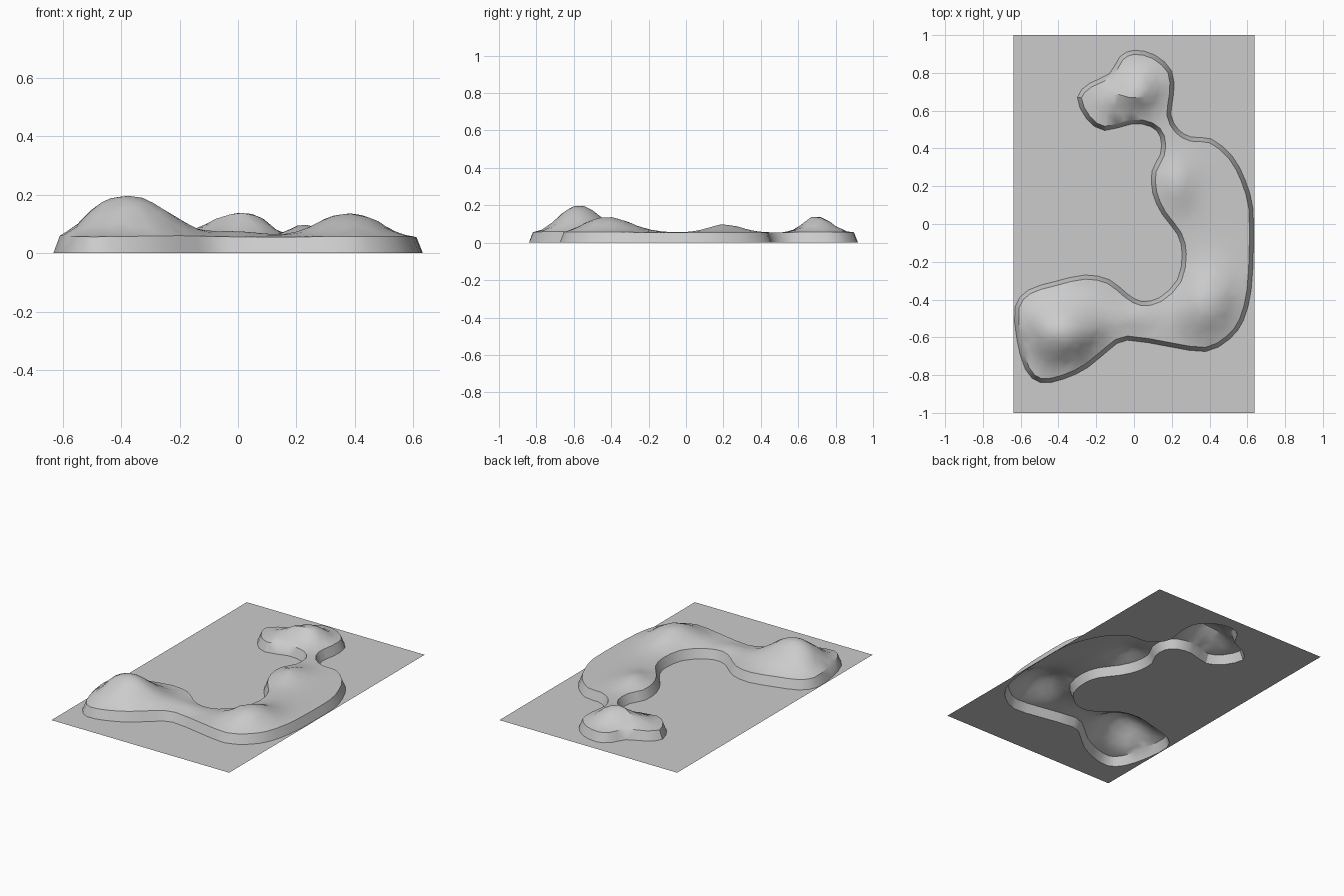
import bpy
import random
from math import exp, radians
from mathutils import Vector
from mathutils.geometry import delaunay_2d_cdt

random.seed(4)
HALF_WIDTH, HALF_LENGTH = 0.637, 1.0
RIM_HEIGHT, RIM_INSET = 0.055, 0.022
STEP = 0.045

# Shoreline control points, clockwise from the north end
SHORE = [
    (0, .92), (.11, .895), (.2, .81), (.21, .69), (.195, .58), (.235, .5),
    (.305, .46), (.41, .45), (.52, .36), (.59, .23), (.63, .08), (.632, -.13),
    (.62, -.35), (.58, -.51), (.505, -.61), (.38, -.675), (.19, -.65),
    (-.035, -.615), (-.13, -.665), (-.245, -.76), (-.37, -.82), (-.495, -.84),
    (-.575, -.77), (-.62, -.61), (-.63, -.44), (-.56, -.35), (-.42, -.305),
    (-.26, -.27), (-.13, -.295), (-.035, -.37), (.04, -.41), (.135, -.39),
    (.23, -.295), (.255, -.16), (.23, -.055), (.15, .05), (.1, .16),
    (.095, .28), (.14, .37), (.14, .46), (.09, .515), (-.01, .53),
    (-.155, .495), (-.25, .555), (-.3, .67), (-.235, .745), (-.13, .795),
    (-.075, .885),
]

# Hills: centre x, centre y, height above the rim, spread x, spread y
HILLS = [
    (-.38, -.57, .145, .14, .11),
    (.38, -.42, .083, .11, .125),
    (.21, .2, .045, .075, .1),
    (.03, .7, .078, .085, .08),
    (-.1, .67, .03, .08, .08),
    (.02, -.47, .027, .07, .06),
]


def remove_default_cube():
    cube = bpy.data.objects.get("Cube")
    if cube:
        bpy.data.objects.remove(cube, do_unlink=True)


def smooth_loop(controls):
    """Closed curve through the control points, two samples per span."""
    points = [Vector(c) for c in controls]
    count = len(points)
    loop = []
    for i, start in enumerate(points):
        before, end, after = points[i - 1], points[(i + 1) % count], points[(i + 2) % count]
        loop.append(start)
        loop.append((start + end) * 0.5625 - (before + after) * 0.0625)
    for p in loop:
        p.x = max(-HALF_WIDTH + .004, min(HALF_WIDTH - .004, p.x))
    return loop


def inset_loop(loop, amount):
    """Move every point of a clockwise loop inwards."""
    result = []
    for i, point in enumerate(loop):
        tangent = (loop[(i + 1) % len(loop)] - loop[i - 1]).normalized()
        result.append(point + Vector((tangent.y, -tangent.x)) * amount)
    return result


def is_inside(point, loop):
    inside = False
    for i, a in enumerate(loop):
        b = loop[i - 1]
        if (a.y > point.y) != (b.y > point.y):
            if point.x < a.x + (b.x - a.x) * (point.y - a.y) / (b.y - a.y):
                inside = not inside
    return inside


def rim_distance(point, loop):
    return min((point - p).length for p in loop)


def land_height(point, loop):
    """Rim level plus soft hills that fade out at the rim."""
    rise = sum(h * exp(-.5 * (((point.x - x) / sx) ** 2 + ((point.y - y) / sy) ** 2))
               for x, y, h, sx, sy in HILLS)
    fade = min(1, 0.15 + rim_distance(point, loop) / 0.12)
    return RIM_HEIGHT + rise * fade


def scatter_inside(loop):
    """Slightly irregular grid of points on the land."""
    points = []
    columns, rows = int(HALF_WIDTH / STEP) + 1, int(HALF_LENGTH / STEP) + 1
    for row in range(-rows, rows + 1):
        for column in range(-columns, columns + 1):
            wobble = Vector((random.uniform(-1, 1), random.uniform(-1, 1))) * STEP * 0.25
            point = Vector((column + (row % 2) / 2, row)) * STEP + wobble
            if is_inside(point, loop) and rim_distance(point, loop) > STEP * 0.6:
                points.append(point)
    return points


def make_material(name, colour):
    material = bpy.data.materials.new(name)
    material.use_nodes = True
    material.diffuse_color = colour
    shader = next(n for n in material.node_tree.nodes if n.type == 'BSDF_PRINCIPLED')
    shader.inputs["Base Color"].default_value = colour
    return material


def make_object(name, vertices, faces, material):
    """Mesh object holding only the vertices its faces use."""
    used = sorted({i for face in faces for i in face})
    remap = {old: new for new, old in enumerate(used)}
    mesh = bpy.data.meshes.new(name)
    mesh.from_pydata([vertices[i] for i in used], [],
                     [[remap[i] for i in face] for face in faces])
    mesh.materials.append(material)
    obj = bpy.data.objects.new(name, mesh)
    bpy.context.collection.objects.link(obj)
    bpy.ops.object.select_all(action='DESELECT')
    obj.select_set(True)
    bpy.context.view_layer.objects.active = obj
    bpy.ops.object.shade_smooth_by_angle(angle=radians(30))
    return obj


remove_default_cube()

# Layout: sheet corners, foot of the bank, rim of the bank, then the land
corners = [Vector((sx * HALF_WIDTH, sy * HALF_LENGTH))
           for sx, sy in ((-1, -1), (1, -1), (1, 1), (-1, 1))]
foot = smooth_loop(SHORE)
rim = inset_loop(foot, RIM_INSET)
layout = corners + foot + rim + scatter_inside(rim)

# Triangulate with the three outlines kept as edges
edges, first = [], 0
for ring in (corners, foot, rim):
    size = len(ring)
    edges += [(first + i, first + (i + 1) % size) for i in range(size)]
    first += size
flat, _, triangles, sources, _, _ = delaunay_2d_cdt(layout, edges, [], 0, 1e-6)

# Raise the rim and land, keep the sheet and the foot on the ground
ground_count = len(corners) + len(foot)
vertices = []
for point, source in zip(flat, sources):
    on_ground = bool(source) and min(source) < ground_count
    vertices.append((point.x, point.y, 0 if on_ground else land_height(point, rim)))

# Split into the raised land and the flat sheet around it
land, sheet = [], []
for triangle in triangles:
    centre = sum((flat[i] for i in triangle), Vector((0, 0))) / len(triangle)
    (land if is_inside(centre, foot) else sheet).append(triangle)

grey = make_material("pale_grey", (.6, .6, .6, 1))
make_object("raised_land", vertices, land, grey)
make_object("base_sheet", vertices, sheet, grey)
